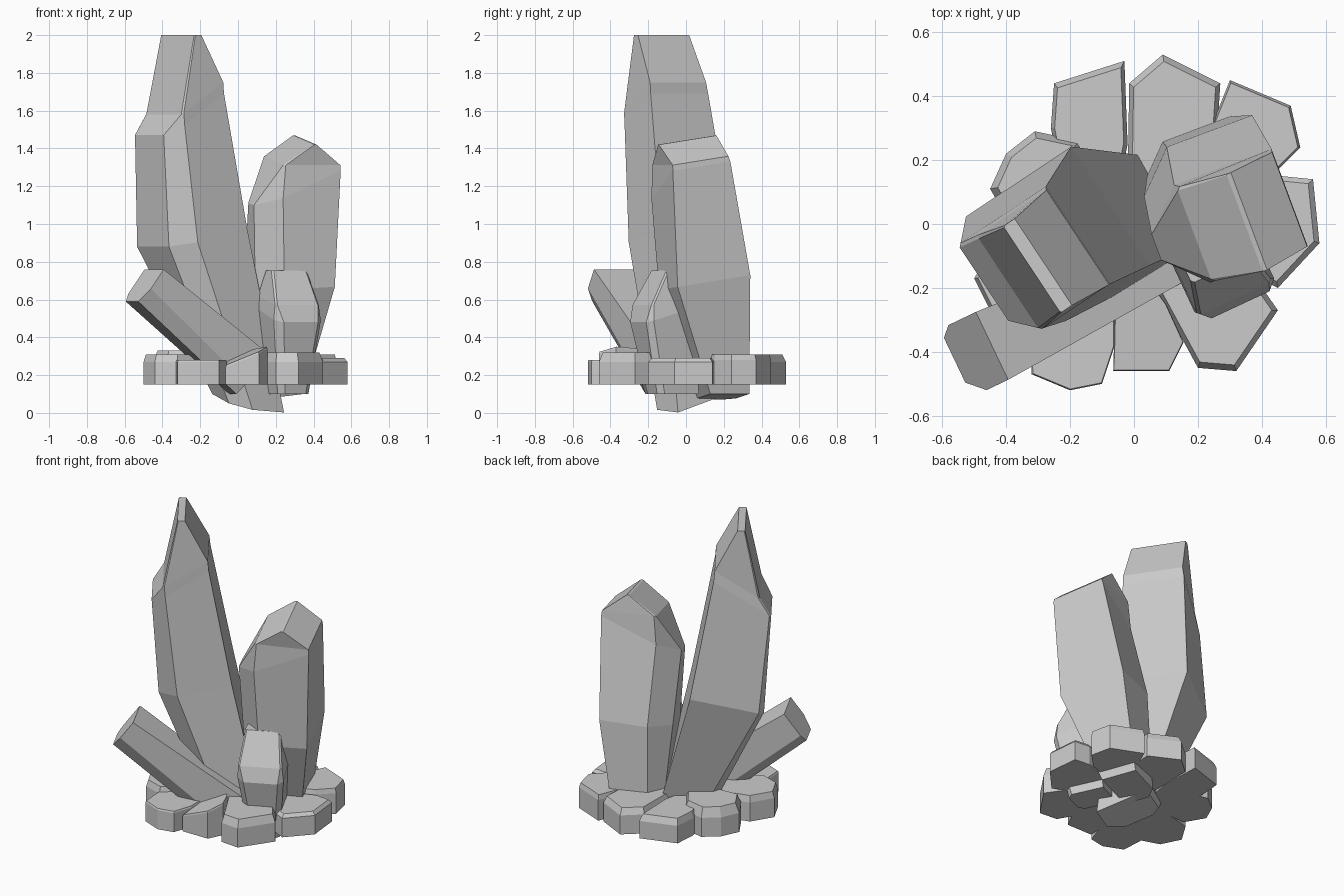
import bpy, bmesh
from mathutils import Vector


def loft(name, rings):
    """Skin a stack of equal-sided rings and cap both ends."""
    bm = bmesh.new()
    loops = [[bm.verts.new(p) for p in r] for r in rings]
    count = len(loops[0])
    for a, b in zip(loops, loops[1:]):
        for i in range(count):
            j = (i + 1) % count
            bm.faces.new((a[i], a[j], b[j], b[i]))
    bm.faces.new(loops[0])
    bm.faces.new(loops[-1])
    bmesh.ops.recalc_face_normals(bm, faces=bm.faces[:])
    mesh = bpy.data.meshes.new(name)
    bm.to_mesh(mesh)
    bm.free()
    ob = bpy.data.objects.new(name, mesh)
    bpy.context.collection.objects.link(ob)
    return ob


def crystal(name, facing, rings, tilt=0.0, base_tilt=0.0):
    """Six-sided crystal. Each ring: near n, z, far n, z, side u0, u1, corner cuts c0, c1."""
    n = Vector((facing[0], facing[1], 0)).normalized()
    u = Vector((n.y, -n.x, 0))
    out = []
    for k, (n0, z0, n1, z1, u0, u1, c0, c1) in enumerate(rings):
        outline = [(n0, u0 + c0), (n0, u1 - c1), (n0 + c1, u1),
                   (n1, u1), (n1, u0), (n0 + c0, u0)]
        lean = tilt if k else base_tilt
        ring = []
        for a, b in outline:
            z = z0 + (z1 - z0) * (a - n0) / (n1 - n0) + lean * b
            ring.append(n * a + u * b + Vector((0, 0, z)))
        out.append(ring)
    return loft(name, out)


def rock(name, outline, side=0.27, top=0.31, shrink=0.9, slope=(0, 0)):
    """Flat stone with a bevelled, optionally sloping top."""
    pts = [Vector((x, y, 0)) for x, y in outline]
    c = sum(pts, Vector()) / len(pts)

    def level(z, s, k):
        return [c + (p - c) * s + Vector((0, 0, z + k * (slope[0] * (p - c).x + slope[1] * (p - c).y)))
                for p in pts]
    return loft(name, [level(0.15, 1, 0), level(side, 1, 1), level(top, shrink, 1)])


# Tall leaning crystal with chisel tip
crystal("tall_crystal", (0.83, 0.55), [
    (-0.11, 0.075, 0.18, 0.055, -0.13, 0.17, 0.05, 0.09),
    (-0.455, 0.88, -0.03, 0.97, -0.31, 0.135, 0.03, 0.11),
    (-0.495, 1.47, -0.165, 1.69, -0.25, 0.115, 0.01, 0.08),
    (-0.43, 1.58, -0.17, 1.75, -0.24, 0.115, 0.01, 0.01),
    (-0.345, 2.0, -0.302, 2.0, -0.22, 0.105, 0.005, 0.005)], base_tilt=-0.31)

# Medium crystal with ridged roof
crystal("medium_crystal", (0.94, 0.35), [
    (0.11, 0.07, 0.37, 0.10, -0.22, 0.0, 0.06, 0.06),
    (0.06, 0.68, 0.465, 0.70, -0.19, 0.22, 0.12, 0.12),
    (0.04, 1.12, 0.485, 1.32, -0.07, 0.255, 0.12, 0.12),
    (0.165, 1.35, 0.483, 1.35, -0.06, 0.255, 0.01, 0.01),
    (0.325, 1.462, 0.340, 1.462, -0.045, 0.28, 0.003, 0.003)], tilt=-0.15)

# Low crystal leaning out to the front left
crystal("leaning_crystal", (0.90, 0.43), [
    (-0.10, 0.10, 0.06, 0.32, 0.07, 0.23, 0.03, 0.04),
    (-0.69, 0.59, -0.565, 0.76, 0.035, 0.27, 0.03, 0.05)])

# Short crystal at the front
crystal("short_crystal", (-0.42, 0.90), [
    (-0.29, 0.10, -0.06, 0.10, 0.11, 0.29, 0.03, 0.03),
    (-0.37, 0.48, -0.10, 0.56, 0.055, 0.325, 0.04, 0.03),
    (-0.345, 0.57, -0.12, 0.62, 0.06, 0.315, 0.01, 0.01),
    (-0.245, 0.755, -0.17, 0.755, 0.085, 0.29, 0.01, 0.01)])

# Ring of base rocks
rock("rock_back_left", [(-.25, .44), (-.03, .51), (-.02, .25), (-.05, .1), (-.24, .2), (-.26, .30)],
     .26, .30)
rock("rock_back", [(-.015, .44), (.09, .53), (.27, .44), (.26, .28), (.15, .08), (-.02, .12)])
rock("rock_back_right", [(.30, .45), (.49, .37), (.52, .24), (.43, .15), (.18, .06), (.24, .30)],
     .28, .31, .95)
rock("rock_right", [(.46, .15), (.56, .14), (.58, -.06), (.45, -.20), (.2, -.08), (.2, .06)], .27, .29)
rock("rock_front_right", [(.07, -.21), (.20, -.45), (.32, -.46), (.45, -.27), (.36, -.14), (.15, -.08)],
     .27, .32, .9)
rock("rock_front", [(-.06, -.29), (-.065, -.46), (.11, -.46), (.155, -.37), (.10, -.25), (.02, -.14)],
     .30, .31, .98, (.4, .1))
rock("rock_front_left", [(-.32, -.47), (-.20, -.52), (-.10, -.50), (-.06, -.38), (-.06, -.15), (-.33, -.30)],
     .27, .28, .97)
rock("rock_left", [(-.50, -.17), (-.44, -.29), (-.32, -.33), (-.10, -.16), (-.15, .03), (-.42, -.04)],
     .27, .31, .93)
rock("rock_left_back", [(-.45, .11), (-.40, .22), (-.31, .29), (-.17, .26), (-.06, .10), (-.18, .0), (-.38, -.01)],
     .27, .33, .86)
# Stone filling the middle under the crystals
rock("rock_core", [(-.15, .12), (.0, .16), (.2, .1), (.22, -.08), (.1, -.16), (-.1, -.17)], .25, .27)
